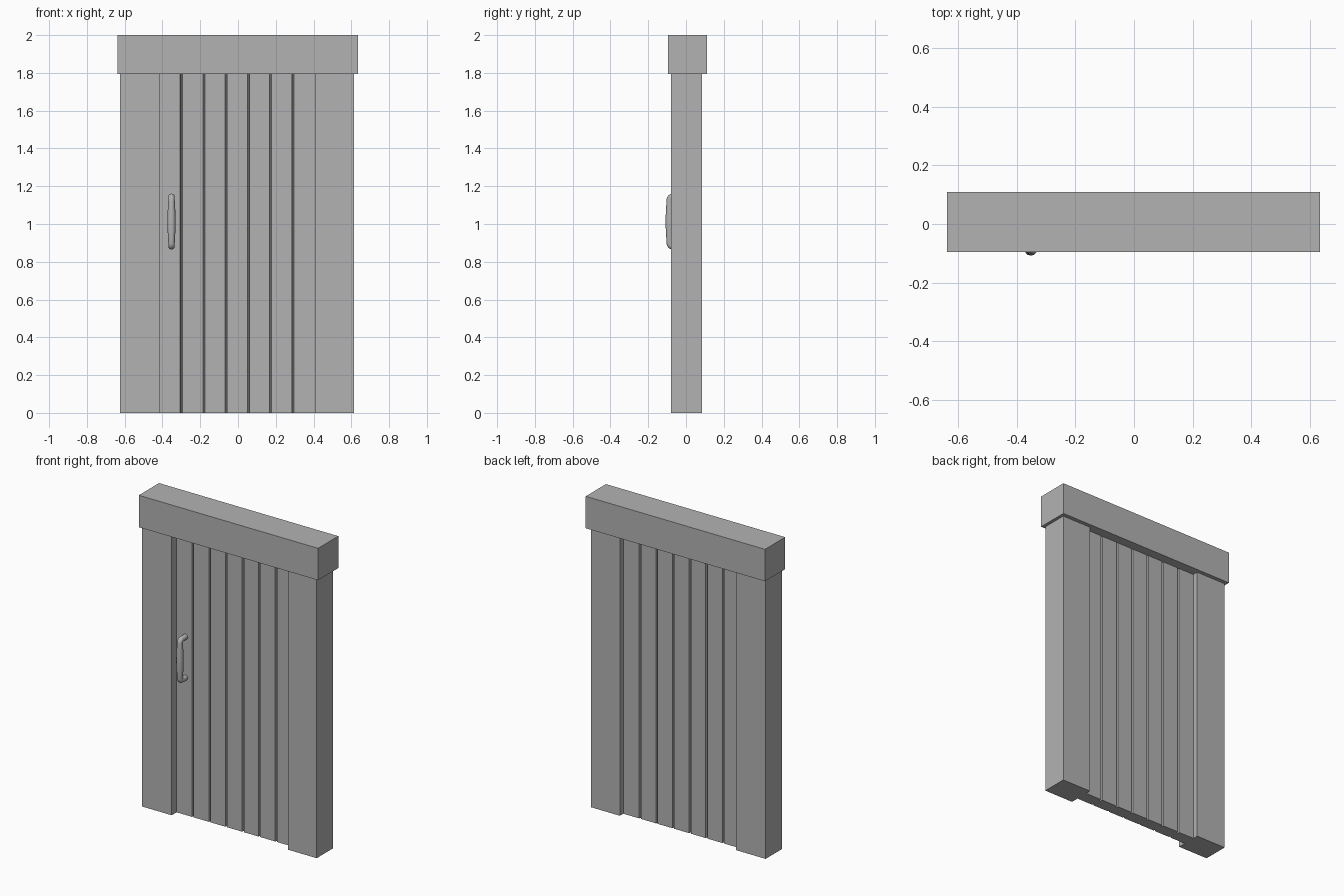
import bpy, bmesh, math
from mathutils import Vector

if "Cube" in bpy.data.objects:
    bpy.data.objects.remove(bpy.data.objects["Cube"])

grey = bpy.data.materials.new("plain grey")
grey.diffuse_color = (0.45, 0.45, 0.45, 1)
grey.use_nodes = True
grey.node_tree.nodes["Principled BSDF"].inputs["Base Color"].default_value = grey.diffuse_color


def add_object(name, bm):
    bmesh.ops.recalc_face_normals(bm, faces=bm.faces)
    mesh = bpy.data.meshes.new(name)
    bm.to_mesh(mesh)
    bm.free()
    mesh.materials.append(grey)
    obj = bpy.data.objects.new(name, mesh)
    bpy.context.collection.objects.link(obj)
    return obj


def box(name, x, y, z):
    bm = bmesh.new()
    bmesh.ops.create_cube(bm, size=1)
    for v in bm.verts:
        v.co = [lo + (c + 0.5) * (hi - lo) for c, (lo, hi) in zip(v.co, (x, y, z))]
    return add_object(name, bm)


# Frame: two posts under a wider lintel
LINTEL_Z = 1.795
box("left_post", (-0.625, -0.415), (-0.08, 0.085), (0, LINTEL_Z))
box("right_post", (0.41, 0.615), (-0.08, 0.085), (0, LINTEL_Z))
box("lintel", (-0.638, 0.635), (-0.095, 0.11), (LINTEL_Z, 2))

# Door panel: plank outline with narrow grooves on both sides, extruded upwards
FRONT, BACK = -0.03, 0.05
GROOVES = (-0.3, -0.18, -0.063, 0.056, 0.172, 0.291)


def side(y, depth):
    pts = [(-0.415, y)]
    for g in GROOVES:
        pts += [(g - 0.006, y), (g - 0.002, y + depth), (g + 0.002, y + depth), (g + 0.006, y)]
    return pts + [(0.41, y)]


bm = bmesh.new()
outline = side(FRONT, 0.015) + side(BACK, -0.015)[::-1]
base = bm.faces.new([bm.verts.new((x, y, 0)) for x, y in outline])
top = bmesh.ops.extrude_face_region(bm, geom=[base])["geom"]
bmesh.ops.translate(bm, verts=[e for e in top if isinstance(e, bmesh.types.BMVert)],
                    vec=(0, 0, LINTEL_Z))
add_object("plank_door", bm)

# Pull handle: rounded bracket swept along a path, slightly thicker at the grip
HX, HY = -0.352, -0.086
Z0, Z1, BEND = 0.882, 1.144, 0.016
path = [(FRONT + 0.005, Z0, 0.017)]
for i in range(5):
    a = math.pi / 2 * i / 4
    path.append((HY + BEND * (1 - math.sin(a)), Z0 + BEND * (1 - math.cos(a)), 0.017))
for t in (0.2, 0.35, 0.5):
    path.append((HY, Z0 + t * (Z1 - Z0), 0.017 + 0.005 * math.sin(math.pi * (t - 0.1) / 0.8)))
path += [(y, Z0 + Z1 - z, r) for y, z, r in path[-2::-1]]

bm = bmesh.new()
rings = []
for i, (y, z, r) in enumerate(path):
    a, b = path[max(i - 1, 0)], path[min(i + 1, len(path) - 1)]
    d = Vector((0, b[0] - a[0], b[1] - a[1])).normalized()
    n = d.cross(Vector((1, 0, 0)))
    rings.append([bm.verts.new(Vector((HX, y, z)) + r * (Vector((math.cos(t), 0, 0)) + n * math.sin(t)))
                  for t in (math.tau * k / 12 for k in range(12))])
for p, q in zip(rings, rings[1:]):
    for k in range(12):
        bm.faces.new((p[k], p[(k + 1) % 12], q[(k + 1) % 12], q[k]))
bm.faces.new(rings[0])
bm.faces.new(rings[-1])
handle = add_object("pull_handle", bm)
bpy.context.view_layer.objects.active = handle
handle.select_set(True)
bpy.ops.object.shade_smooth_by_angle(angle=math.radians(50))
